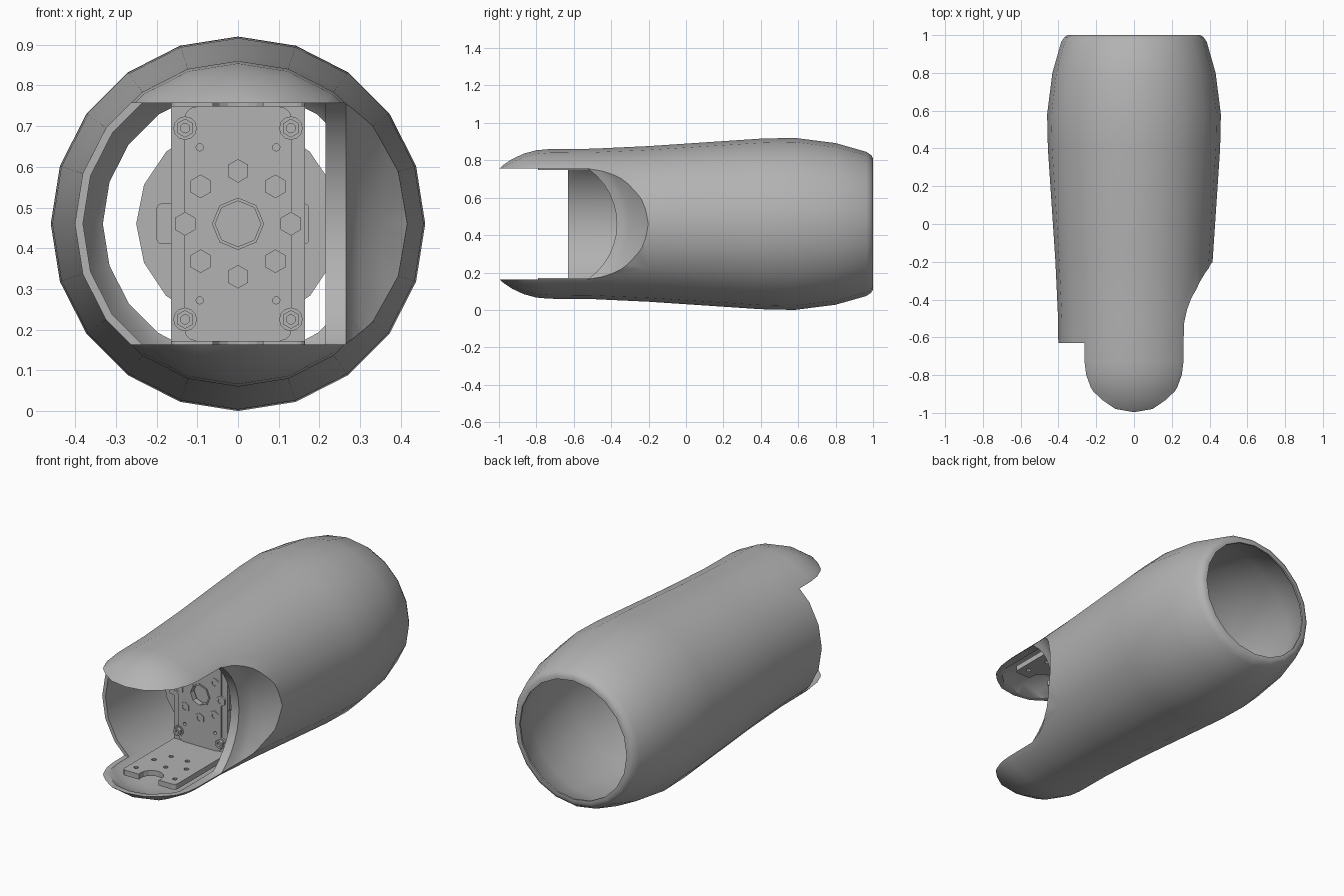
import bpy, bmesh, math
from mathutils import Vector

if "Cube" in bpy.data.objects:
    bpy.data.objects.remove(bpy.data.objects["Cube"])

CZ = 0.46       # height of the sleeve axis
JY = -0.73      # joint axis position along the sleeve

grey = bpy.data.materials.new("matte grey")
grey.diffuse_color = (0.45, 0.45, 0.45, 1)
grey.use_nodes = True
grey.node_tree.nodes["Principled BSDF"].inputs["Base Color"].default_value = grey.diffuse_color


def finish(name, bm):
    bmesh.ops.recalc_face_normals(bm, faces=bm.faces)
    me = bpy.data.meshes.new(name)
    bm.to_mesh(me)
    bm.free()
    me.materials.append(grey)
    ob = bpy.data.objects.new(name, me)
    bpy.context.collection.objects.link(ob)
    return ob


def lathe(name, profile, n, axis, centre):
    """Closed solid from (axial, radius) pairs turned about an axis."""
    bm = bmesh.new()
    rings = []
    for a, r in profile:
        ring = []
        for i in range(n):
            t = 2 * math.pi * i / n
            c, s = r * math.sin(t), r * math.cos(t)
            p = {"x": (a, c, s), "y": (c, a, s), "z": (c, s, a)}[axis]
            ring.append(bm.verts.new(Vector(p) + Vector(centre)))
        rings.append(ring)
    for A, B in zip(rings, rings[1:]):
        for i in range(n):
            j = (i + 1) % n
            bm.faces.new((A[i], A[j], B[j], B[i]))
    bm.faces.new(rings[0])
    bm.faces.new(rings[-1])
    return finish(name, bm)


def box(name, lo, hi, bevel=0, axis=1):
    """Box between two corners; edges along one axis may be rounded."""
    bm = bmesh.new()
    bmesh.ops.create_cube(bm, size=1)
    for v in bm.verts:
        v.co = [lo[i] + (v.co[i] + 0.5) * (hi[i] - lo[i]) for i in range(3)]
    if bevel:
        es = [e for e in bm.edges
              if abs((e.verts[0].co - e.verts[1].co).normalized()[axis]) > 0.9]
        bmesh.ops.bevel(bm, geom=es, offset=bevel, segments=3, profile=0.5,
                        affect='EDGES')
    return finish(name, bm)


def boolean(ob, cutter, op='DIFFERENCE'):
    mod = ob.modifiers.new("cut", 'BOOLEAN')
    mod.operation, mod.solver, mod.object = op, 'EXACT', cutter
    bpy.context.view_layer.objects.active = ob
    bpy.ops.object.modifier_apply(modifier=mod.name)
    bpy.data.objects.remove(cutter)


def smooth(ob, angle=35):
    bpy.ops.object.select_all(action='DESELECT')
    ob.select_set(True)
    bpy.context.view_layer.objects.active = ob
    bpy.ops.object.shade_smooth_by_angle(angle=math.radians(angle))


def dome(r):
    """Rounded front end, as seen along the profile."""
    return [(JY - r * math.sin(math.radians(d)), r * math.cos(math.radians(d)))
            for d in (0, 10, 20, 30, 38, 46, 60, 75)]


# Sleeve: outer form, hollow, and the flared side scoop with its own wall
sleeve = lathe("sleeve", [(1, 0.33), (1, 0.35), (0.99, 0.368), (0.965, 0.385),
                          (0.8, 0.432), (0.58, 0.46), (0.4, 0.456),
                          (-0.2, 0.416), (-0.5, 0.402)] + dome(0.4),
               20, "y", (0, 0, CZ))
hollow = lathe("hollow", [(1.05, 0.332), (0.99, 0.332), (0.96, 0.358),
                          (0.8, 0.405), (0.58, 0.435), (0.4, 0.431),
                          (-0.2, 0.394), (-0.5, 0.382)] + dome(0.38),
               20, "y", (0, 0, CZ))
flare = [(0.265, 0.36), (0.28, 0.395), (0.30, 0.425), (0.35, 0.475),
         (0.41, 0.525), (0.5, 0.58)]
scoop_wall = lathe("scoop_wall", [(0.215, 0.385)] + [(x, r + 0.025) for x, r in flare],
                   40, "x", (0, JY, CZ))
scoop = lathe("scoop", [(0.19, 0.36)] + flare, 40, "x", (0, JY, CZ))
boolean(scoop, box("slab", (0, -2, CZ - 0.297), (1, 1, CZ + 0.297)), 'INTERSECT')
boolean(hollow, scoop_wall)
boolean(sleeve, hollow)
boolean(sleeve, scoop)
# Open the front between the upper and lower tongues
boolean(sleeve, box("front_gap", (-1, -2, CZ - 0.297), (1, -0.63, CZ + 0.297)))
smooth(sleeve)

# Mounting bracket: upright plate with a bored centre and small holes
PY = -0.33
plate = box("bracket_plate", (-0.165, PY, 0.165), (0.165, PY + 0.03, 0.755))
panel = box("bracket_panel", (-0.132, PY - 0.008, 0.172), (0.132, PY + 0.001, 0.748),
            0.03)
for part in (plate, panel):
    boolean(part, lathe("bore", [(-0.1, 0.064), (0.1, 0.064)], 8, "y", (0, PY, CZ)))
    for sx in (-1, 1):
        for sz in (-1, 1):
            boolean(part, lathe("hole", [(-0.1, 0.009), (0.1, 0.009)], 12, "y",
                                (sx * 0.094, PY, CZ + sz * 0.188)))
ring = lathe("bore_ring", [(-0.012, 0.064), (0.02, 0.064)], 8, "y", (0, PY, CZ))
boolean(ring, lathe("bore", [(-0.1, 0.056), (0.1, 0.056)], 8, "y", (0, PY, CZ)))


def bolt(name, x, z, r, depth):
    """Hex head with a round socket."""
    ob = lathe(name, [(-depth, r), (0.004, r)], 6, "y", (x, PY - 0.006, z))
    boolean(ob, lathe("socket", [(-0.1, r * 0.5), (-depth * 0.4, r * 0.5)], 12, "y",
                      (x, PY - 0.006, z)))


for i in range(8):
    t = i * math.pi / 4
    bolt("ring_bolt", 0.13 * math.sin(t), CZ + 0.13 * math.cos(t), 0.029, 0.006)
for sx in (-1, 1):
    for sz in (-1, 1):
        x, z = sx * 0.13, CZ + sz * 0.235
        lathe("corner_washer", [(-0.012, 0.029), (0.004, 0.029)], 12, "y", (x, PY, z))
        bolt("corner_bolt", x, z, 0.023, 0.022)

# Top and bottom flanges with a joint notch and screw holes
for sz, label in ((-1, "lower"), (1, "upper")):
    z0, z1 = sorted((CZ + sz * 0.288, CZ + sz * 0.318))
    fl = box(label + "_flange", (-0.165, -0.79, z0), (0.165, PY + 0.03, z1), 0.02, 2)
    boolean(fl, lathe("notch", [(0, 0.065), (1, 0.065)], 16, "z", (0, -0.77, 0)))
    for x, y in ((-0.12, -0.73), (0.12, -0.73), (-0.1, -0.6), (0.1, -0.6),
                 (0, -0.64), (-0.05, -0.52), (0.05, -0.52)):
        boolean(fl, lathe("hole", [(0, 0.013), (1, 0.013)], 10, "z", (x, y, 0)))

# Round motor body and side clips behind the bracket
motor = lathe("motor_body", [(0, 0.25), (0.1, 0.25)], 16, "y", (0, PY + 0.03, CZ))
smooth(motor)
for sx in (-1, 1):
    x0, x1 = sorted((sx * 0.15, sx * (0.2 if sx < 0 else 0.175)))
    box("side_clip", (x0, PY + 0.005, CZ - 0.05), (x1, PY + 0.025, CZ + 0.05), 0.012)
